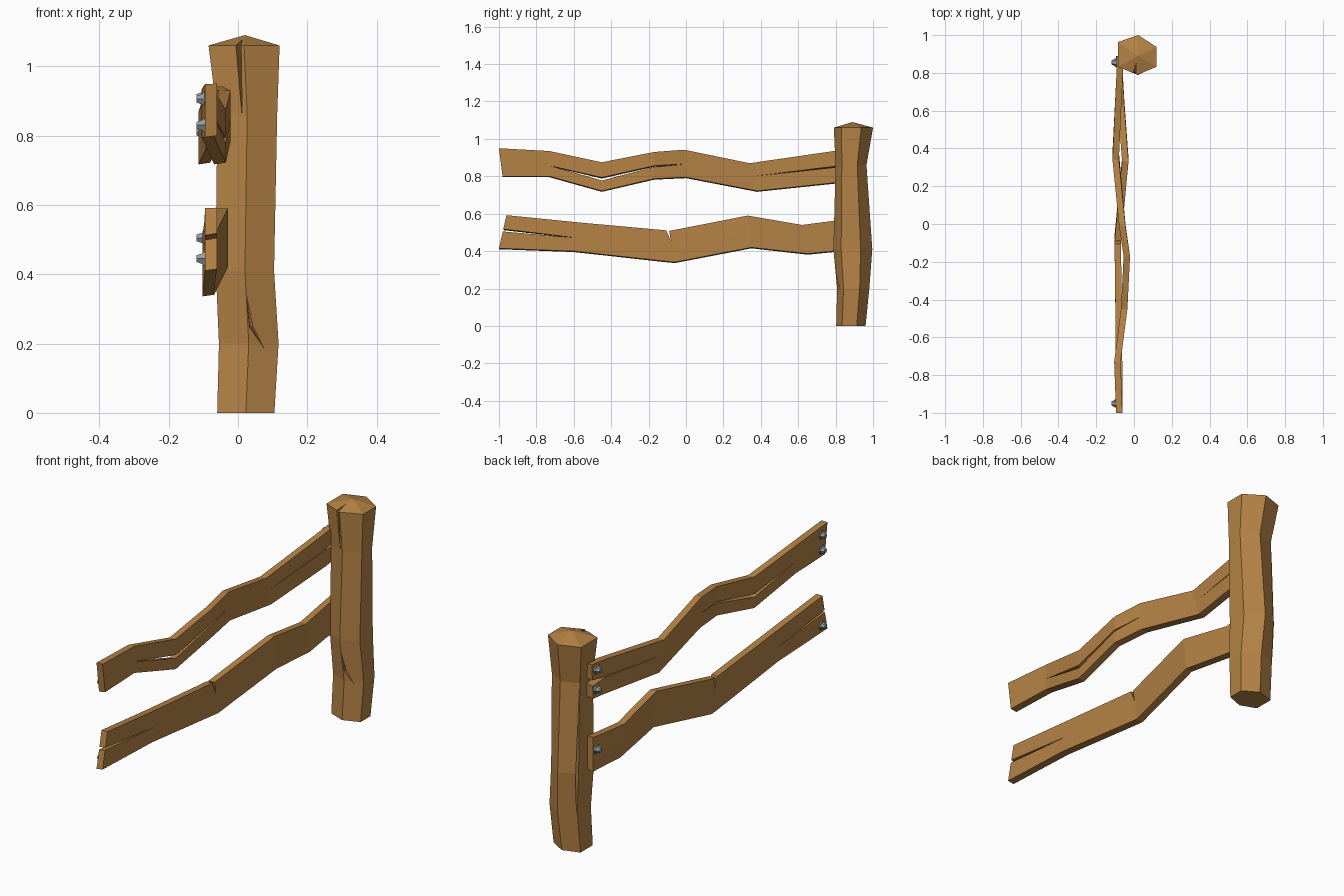
import bpy, bmesh, math
from mathutils import Vector, Matrix

if "Cube" in bpy.data.objects:
    bpy.data.objects.remove(bpy.data.objects["Cube"])


def material(name, rgb):
    m = bpy.data.materials.new(name)
    m.diffuse_color = (*rgb, 1)
    m.use_nodes = True
    m.node_tree.nodes["Principled BSDF"].inputs["Base Color"].default_value = m.diffuse_color
    return m


WOOD = material("weathered_wood", (0.46, 0.225, 0.06))
STEEL = material("bolt_steel", (0.30, 0.33, 0.35))


def finish(name, bm, mat):
    bmesh.ops.remove_doubles(bm, verts=bm.verts, dist=0.0002)
    bmesh.ops.recalc_face_normals(bm, faces=bm.faces)
    me = bpy.data.meshes.new(name)
    bm.to_mesh(me)
    bm.free()
    me.materials.append(mat)
    ob = bpy.data.objects.new(name, me)
    bpy.context.collection.objects.link(ob)
    return ob


# Post: uneven hexagonal rings (z, xmin, xmax, ymin, ymax) and a low peak
HEX = [(.05, 1), (1, .4), (1, -.6), (.0, -1), (-1, -.6), (-1, .65)]
RINGS = [(0, -.06, .105, .803, .96), (.2, -.055, .117, .808, .98),
         (.41, -.064, .104, .788, .996), (.86, -.06, .113, .80, .965),
         (1.06, -.085, .12, .79, 1.0)]
bm = bmesh.new()
rows = []
for z, x0, x1, y0, y1 in RINGS:
    rows.append([bm.verts.new(((x0 + x1) / 2 + u * (x1 - x0) / 2,
                               (y0 + y1) / 2 + v * (y1 - y0) / 2, z)) for u, v in HEX])
for a, b in zip(rows, rows[1:]):
    for i in range(6):
        j = (i + 1) % 6
        bm.faces.new((a[i], a[j], b[j], b[i]))
bm.faces.new(rows[0])
peak = bm.verts.new((.02, .89, 1.09))
for i in range(6):
    bm.faces.new((rows[-1][i], rows[-1][(i + 1) % 6], peak))
post = finish("post", bm, WOOD)


# Carved splits in the post: tapered wedges (start, widest point, end, width, inward vector)
def carve(start, mid, end, width, inward):
    bm = bmesh.new()
    s, m, e, n = Vector(start), Vector(mid), Vector(end), Vector(inward)
    side = (e - s).cross(n).normalized() * width
    s, e = bm.verts.new(s), bm.verts.new(e)
    ring = [bm.verts.new(p) for p in (m + side - n, m + n, m - side - n)]
    for i in range(3):
        a, b = ring[i], ring[(i + 1) % 3]
        bm.faces.new((s, a, b))
        bm.faces.new((e, b, a))
    cutter = finish("split_cutter", bm, WOOD)
    cutter.hide_render = True
    mod = post.modifiers.new("split", "BOOLEAN")
    mod.operation, mod.object, mod.solver = "DIFFERENCE", cutter, "EXACT"
    bpy.context.view_layer.objects.active = post
    bpy.ops.object.modifier_apply(modifier=mod.name)
    bpy.data.objects.remove(cutter)


carve((.012, .795, .80), (.0, .79, 1.06), (.012, .84, 1.2), .018, (.012, .06, 0))
carve((-.063, .935, 1.0), (-.062, .962, .38), (-.05, .95, .2), .016, (.022, -.016, 0))
carve((.02, .785, .38), (.04, .80, .25), (.105, .83, .14), .016, (-.006, .02, 0))


# Rail: stations (y_top, y_bottom, x, top, split_high, split_low, bottom)
def rail(name, stations, thick=.034):
    bm = bmesh.new()
    cols = []
    for yt, yb, x, *zs in stations:
        col = []
        for k, z in enumerate(zs):
            y = yb + (yt - yb) * (z - zs[3]) / (zs[0] - zs[3])
            # the back side sits a touch lower, as the board is twisted
            drop = (.001, .006, .006, .005)[k] if zs[1] - zs[2] > .001 or k in (0, 3) else .003
            col.append([bm.verts.new((x + s * thick / 2, y, z - (drop if s < 0 else 0)))
                        for s in (1, -1)])
        cols.append(col)
    for a, b, sa, sb in zip(cols, cols[1:], stations, stations[1:]):
        for s in (0, 1):
            for hi, lo in ((0, 1), (2, 3)):
                bm.faces.new((a[hi][s], b[hi][s], b[lo][s], a[lo][s]))
        is_open = max(sa[4] - sa[5], sb[4] - sb[5]) > .001
        for k in ((0, 1, 2, 3) if is_open else (0, 3)):
            bm.faces.new((a[k][0], b[k][0], b[k][1], a[k][1]))
    for c in (cols[0], cols[-1]):
        for hi, lo in ((0, 1), (2, 3)):
            bm.faces.new((c[hi][0], c[lo][0], c[lo][1], c[hi][1]))
    return finish(name, bm, WOOD)


rail("upper_rail", [
    (-1.0, -.98, -.078, .95, .87, .87, .80),
    (-.73, -.73, -.088, .935, .857, .857, .80),
    (-.45, -.45, -.052, .875, .794, .778, .722),
    (-.17, -.17, -.038, .93, .857, .850, .787),
    (-.01, .0, -.062, .942, .866, .866, .795),
    (.34, .38, -.097, .87, .80, .80, .722),
    (.79, .79, -.076, .935, .853, .847, .765),
    (.89, .88, -.077, .947, .872, .842, .775)])

rail("lower_rail", [
    (-.96, -1.0, -.078, .592, .518, .505, .415),
    (-.57, -.60, -.080, .553, .471, .471, .40),
    (-.105, -.11, -.086, .511, .42, .42, .346),
    (-.072, -.08, -.086, .43, .415, .415, .343),
    (-.09, -.06, -.086, .508, .42, .42, .341),
    (.33, .35, -.046, .59, .49, .49, .42),
    (.62, .65, -.068, .54, .47, .47, .386),
    (.79, .79, -.076, .562, .48, .48, .40),
    (.88, .88, -.077, .575, .49, .49, .405)])

# Bolts: washer, hexagonal head and tapered tip facing outwards (-x)
SPIN = Matrix.Rotation(-math.pi / 2, 4, "Y")
for n, (y, z) in enumerate([(-.95, .905), (-.95, .83), (-.95, .445),
                            (.855, .91), (.855, .81), (.855, .505)]):
    bm = bmesh.new()
    for r1, r2, start, depth in ((.024, .022, .088, .014), (.018, .011, .102, .018)):
        bmesh.ops.create_cone(bm, cap_ends=True, segments=6, radius1=r1, radius2=r2, depth=depth,
                              matrix=Matrix.Translation((-start - depth / 2, y, z)) @ SPIN)
    finish(f"bolt_{n + 1}", bm, STEEL)
